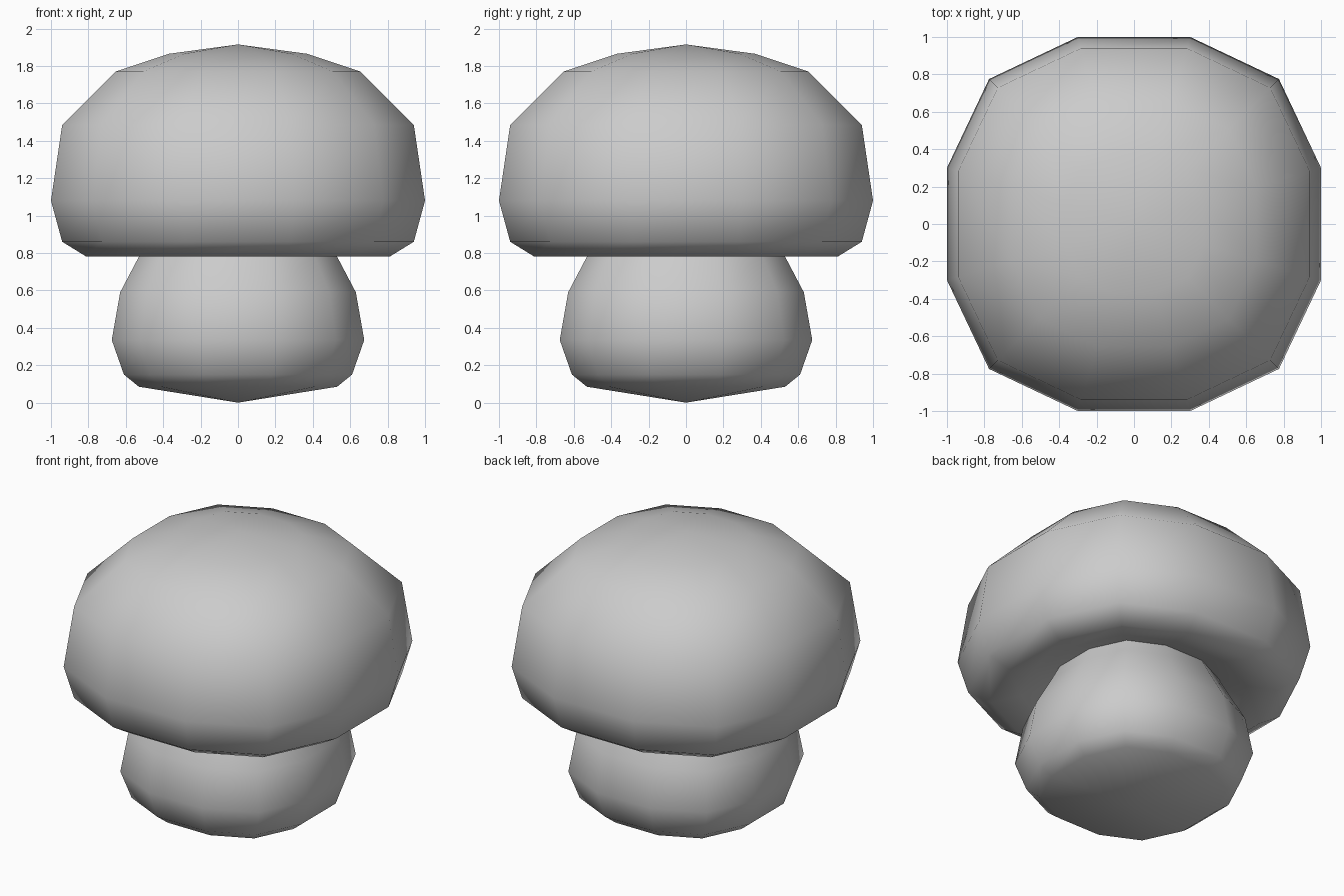
import bpy
import bmesh

cube = bpy.data.objects.get("Cube")
if cube:
    bpy.data.objects.remove(cube, do_unlink=True)

grey = bpy.data.materials.new("plain_grey")
grey.use_nodes = True
colour = (0.6, 0.6, 0.6, 1)
grey.diffuse_color = colour
grey.node_tree.nodes["Principled BSDF"].inputs["Base Color"].default_value = colour

# Rounded-square outline: one quarter, turned four times
quarter = [(1, -0.3), (1, 0.3), (0.775, 0.775)]
outline = []
for turn in range(4):
    outline += quarter
    quarter = [(-y, x) for x, y in quarter]


def stacked_part(name, profile):
    """Skin scaled outlines up a (radius, height) profile; radius 0 is a pole."""
    bm = bmesh.new()
    rings = []
    for radius, z in profile:
        if radius == 0:
            rings.append([bm.verts.new((0, 0, z))] * len(outline))
        else:
            rings.append([bm.verts.new((x * radius, y * radius, z)) for x, y in outline])
    for low, high in zip(rings, rings[1:]):
        for i in range(len(outline)):
            j = (i + 1) % len(outline)
            corners = dict.fromkeys([low[i], low[j], high[j], high[i]])
            bm.faces.new(list(corners))
    bmesh.ops.recalc_face_normals(bm, faces=bm.faces)
    for face in bm.faces:
        face.smooth = True
    mesh = bpy.data.meshes.new(name)
    bm.to_mesh(mesh)
    bm.free()
    mesh.materials.append(grey)
    obj = bpy.data.objects.new(name, mesh)
    bpy.context.collection.objects.link(obj)
    return obj


# Stem: shallow pointed base, bulging body, neck tucked under the cap
stacked_part("stem", [(0, 0), (0.53, 0.085), (0.61, 0.15), (0.675, 0.335),
                      (0.63, 0.59), (0.53, 0.78), (0.48, 0.88)])

# Cap: hollowed underside, rolled rim, wide wall and low dome
stacked_part("cap", [(0.48, 0.88), (0.64, 0.82), (0.81, 0.78), (0.94, 0.86), (1, 1.08),
                     (0.94, 1.485), (0.655, 1.77), (0.37, 1.865), (0, 1.915)])
